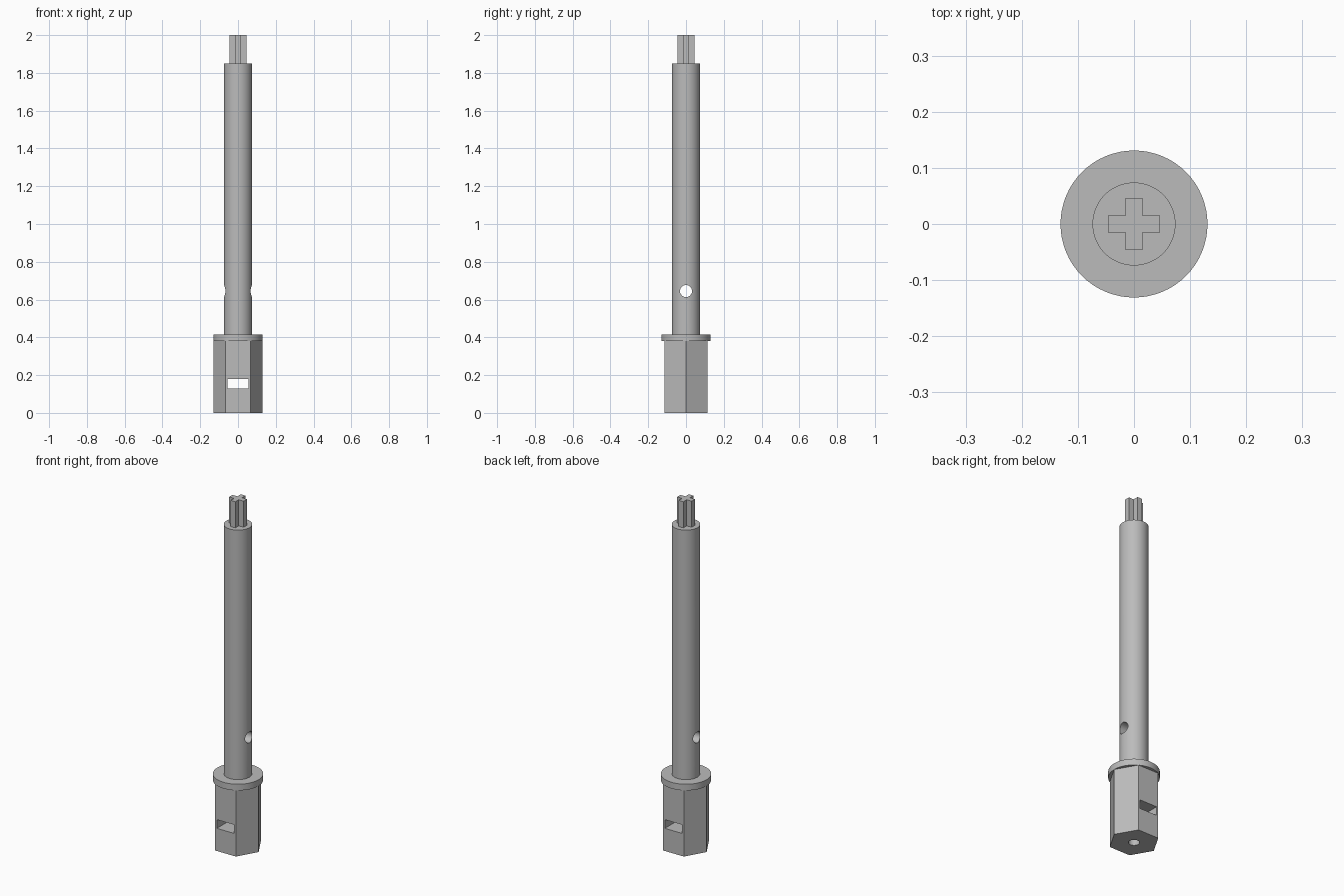
import bpy
import bmesh
import math
from mathutils import Matrix

if "Cube" in bpy.data.objects:
    bpy.data.objects.remove(bpy.data.objects["Cube"], do_unlink=True)

STEEL = (0.5, 0.5, 0.5, 1)
steel = bpy.data.materials.new("steel grey")
steel.use_nodes = True
steel.diffuse_color = STEEL
steel.node_tree.nodes["Principled BSDF"].inputs["Base Color"].default_value = STEEL


def add_object(name, bm):
    bmesh.ops.recalc_face_normals(bm, faces=bm.faces)
    mesh = bpy.data.meshes.new(name)
    bm.to_mesh(mesh)
    bm.free()
    mesh.materials.append(steel)
    obj = bpy.data.objects.new(name, mesh)
    bpy.context.collection.objects.link(obj)
    return obj


def prism(name, outline, z0, z1):
    """Extrude a flat outline from z0 up to z1."""
    bm = bmesh.new()
    face = bm.faces.new([bm.verts.new((x, y, z0)) for x, y in outline])
    top = bmesh.ops.extrude_face_region(bm, geom=[face])["geom"]
    bmesh.ops.translate(bm, vec=(0, 0, z1 - z0),
                        verts=[v for v in top if isinstance(v, bmesh.types.BMVert)])
    return add_object(name, bm)


def ring(radius, sides):
    return [(radius * math.cos(math.tau * i / sides),
             radius * math.sin(math.tau * i / sides)) for i in range(sides)]


def smooth(obj):
    bpy.ops.object.select_all(action="DESELECT")
    obj.select_set(True)
    bpy.context.view_layer.objects.active = obj
    bpy.ops.object.shade_smooth_by_angle(angle=math.radians(30))


def cut(obj, cutter):
    """Subtract the cutter, then throw it away."""
    cutter.hide_render = True
    mod = obj.modifiers.new("cut", "BOOLEAN")
    mod.operation = "DIFFERENCE"
    mod.solver = "EXACT"
    mod.object = cutter
    bpy.context.view_layer.objects.active = obj
    bpy.ops.object.modifier_apply(modifier=mod.name)
    bpy.data.objects.remove(cutter, do_unlink=True)


# Hexagonal base with a slot through it and a hole up from below
base = prism("hex_base", ring(0.131, 6), 0, 0.39)
slot = [(-0.055, -0.2), (0.055, -0.2), (0.055, 0.2), (-0.055, 0.2)]
cut(base, prism("slot_cutter", slot, 0.13, 0.18))
cut(base, prism("bottom_hole_cutter", ring(0.028, 32), -0.05, 0.15))
smooth(base)

# Round flange
flange = prism("flange", ring(0.131, 64), 0.38, 0.416)
smooth(flange)

# Shaft with a cross hole
shaft = prism("shaft", ring(0.074, 64), 0.4, 1.85)
drill = prism("cross_hole_cutter", ring(0.032, 32), -0.2, 0.2)
drill.data.transform(Matrix.Translation((0, 0, 0.645)) @ Matrix.Rotation(math.pi / 2, 4, "Y"))
cut(shaft, drill)
smooth(shaft)

# Cross-shaped tip: one arm outline turned four times
ARM, HALF = 0.046, 0.015
cross = []
for turn in range(4):
    c, s = round(math.cos(turn * math.pi / 2)), round(math.sin(turn * math.pi / 2))
    for x, y in ((ARM, -HALF), (ARM, HALF), (HALF, HALF)):
        cross.append((x * c - y * s, x * s + y * c))
prism("cross_tip", cross, 1.84, 2)
